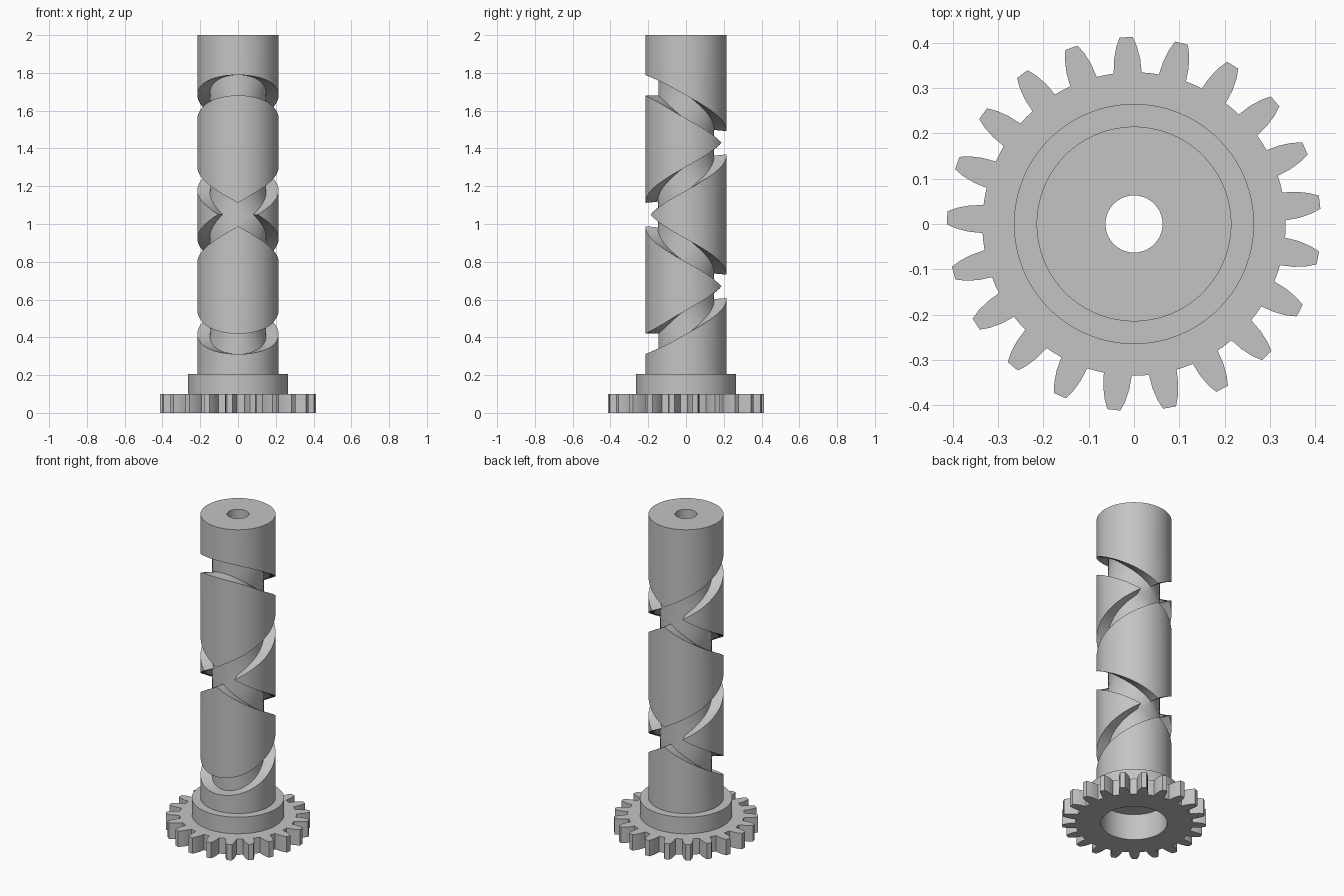
import bpy
import bmesh
from math import pi, sin, cos, hypot, radians, copysign
from mathutils import Vector

if "Cube" in bpy.data.objects:
    bpy.data.objects.remove(bpy.data.objects["Cube"], do_unlink=True)

grey = bpy.data.materials.new("plain_grey")
grey.use_nodes = True
grey.diffuse_color = (0.55, 0.55, 0.55, 1)
grey.node_tree.nodes["Principled BSDF"].inputs["Base Color"].default_value = grey.diffuse_color


def closed_sweep(name, sections):
    """Join a closed loop of equal-sized cross-sections into a solid ring."""
    bm = bmesh.new()
    rings = [[bm.verts.new(p) for p in s] for s in sections]
    for i, a in enumerate(rings):
        b = rings[(i + 1) % len(rings)]
        for j in range(len(a)):
            k = (j + 1) % len(a)
            bm.faces.new((a[j], a[k], b[k], b[j]))
    bmesh.ops.recalc_face_normals(bm, faces=bm.faces)
    mesh = bpy.data.meshes.new(name)
    bm.to_mesh(mesh)
    bm.free()
    obj = bpy.data.objects.new(name, mesh)
    bpy.context.collection.objects.link(obj)
    mesh.materials.append(grey)
    return obj


def polar(angle, r, z):
    return Vector((r * cos(angle), r * sin(angle), z))


def smooth(obj):
    bpy.ops.object.select_all(action="DESELECT")
    obj.select_set(True)
    bpy.context.view_layer.objects.active = obj
    bpy.ops.object.shade_smooth_by_angle(angle=radians(25))


# Shaft with collar, through bore and wide socket underneath
SHAFT_R, BORE_R, SOCKET_R = 0.215, 0.063, 0.19
profile = [(BORE_R, 0.165), (SOCKET_R, 0.165), (SOCKET_R, 0.1), (0.265, 0.1),
           (0.265, 0.205), (SHAFT_R, 0.205), (SHAFT_R, 2), (BORE_R, 2)]
SIDES = 128
shaft = closed_sweep("grooved_shaft", [
    [polar(2 * pi * i / SIDES, r, z) for r, z in profile] for i in range(SIDES)])

# Endless crossing groove: two turns up, two turns down, rounded reversals
MID_Z, RISE, EASE = 1.05, 0.38 / pi, 1.24


def groove_height(t):
    v = 2 * pi - abs(t % (8 * pi) - 4 * pi)
    over = max(0, abs(v) - (2 * pi - EASE))
    return MID_Z + copysign(RISE * (abs(v) - over * over / (2 * EASE)), v)


def groove_section(t, half=0.054, floor=0.147, outer=0.25):
    slope = (groove_height(t + 0.01) - groove_height(t - 0.01)) / 0.02
    length = hypot(slope, SHAFT_R)
    angle = t - pi / 2
    tangent = Vector((-sin(angle), cos(angle), 0))
    across = (tangent * -slope + Vector((0, 0, SHAFT_R))) * (half / length)
    z = groove_height(t)
    low, high = polar(angle, floor, z), polar(angle, outer, z)
    return [low - across, high - across, high + across, low + across]


STEPS = 256
cutter = closed_sweep("groove_cutter", [
    groove_section(8 * pi * (i + 0.5) / STEPS) for i in range(STEPS)])
cutter.hide_render = True

cut = shaft.modifiers.new("groove", "BOOLEAN")
cut.operation = "DIFFERENCE"
cut.solver = "EXACT"
cut.use_self = True
cut.object = cutter
bpy.context.view_layer.objects.active = shaft
bpy.ops.object.modifier_apply(modifier=cut.name)
bpy.data.objects.remove(cutter, do_unlink=True)
smooth(shaft)

# Spur gear: one tooth outline (half width, radius) repeated around
TEETH, ROOT_R, GEAR_H = 21, 0.335, 0.1
PITCH = 2 * pi / TEETH
flank = [(0.031, ROOT_R), (0.029, 0.365), (0.023, 0.392), (0.0145, 0.413)]
outline = [(-w / r, r) for w, r in flank] + [(w / r, r) for w, r in reversed(flank)]
outline.append((PITCH / 2, ROOT_R))
sections = []
for tooth in range(TEETH):
    centre = radians(92.4) + tooth * PITCH
    for offset, r in outline:
        a = centre + offset
        sections.append([polar(a, SOCKET_R, 0), polar(a, r, 0),
                         polar(a, r, GEAR_H), polar(a, SOCKET_R, GEAR_H)])
gear = closed_sweep("spur_gear", sections)
smooth(gear)
